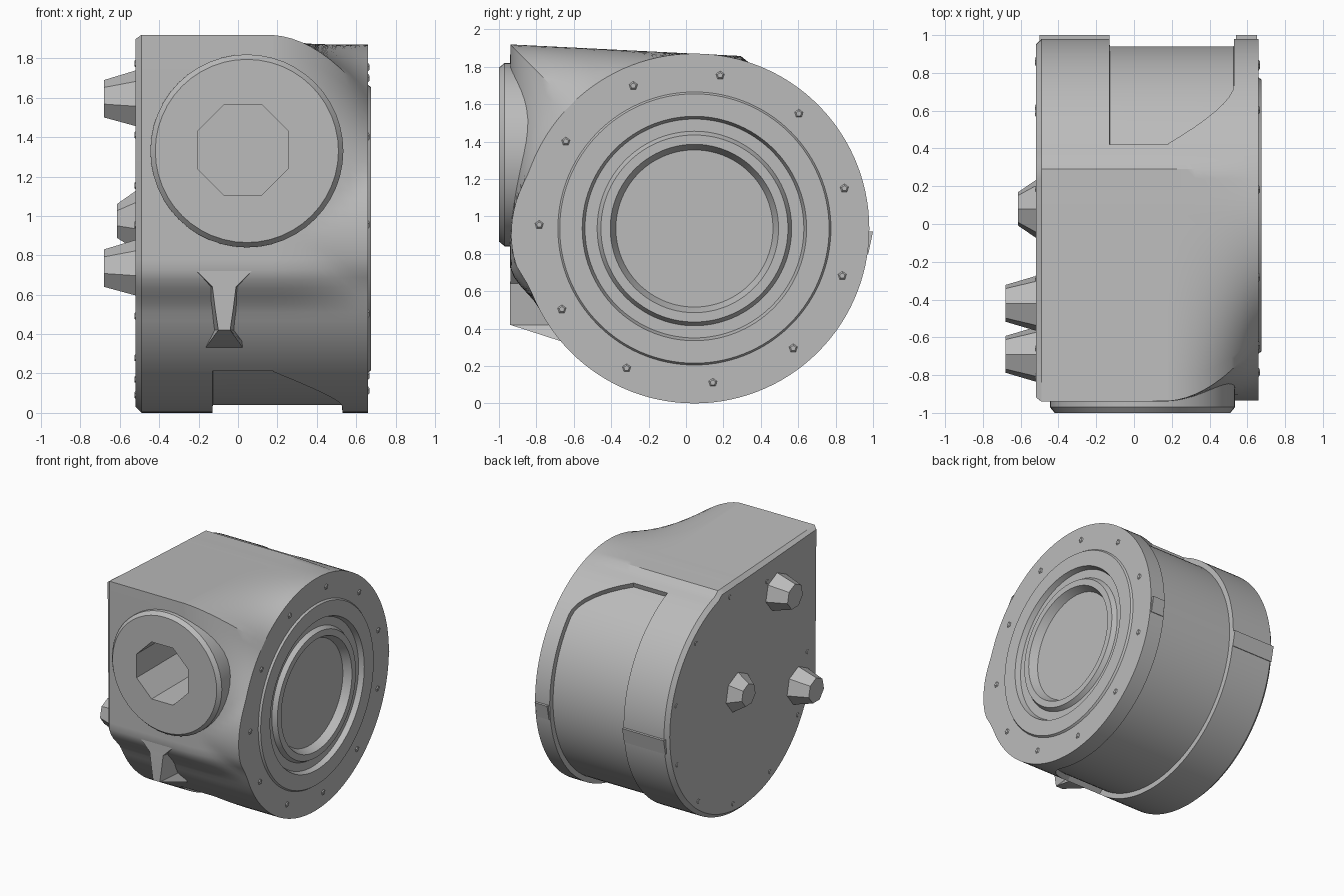
import bpy, bmesh, math
from mathutils import Vector, Matrix

cube = bpy.data.objects.get("Cube")
if cube:
    bpy.data.objects.remove(cube, do_unlink=True)

grey = bpy.data.materials.new("cast_grey")
grey.use_nodes = True
GREY = (0.5, 0.5, 0.5, 1)
grey.diffuse_color = GREY
grey.node_tree.nodes["Principled BSDF"].inputs["Base Color"].default_value = GREY

CY, CZ, R = 0.045, 0.935, 0.935   # casing axis and radius
GROOVE = 0.04                     # depth of the belt around the back
START, END = 66, 231              # belt ends, degrees from +y towards the top
FX, FZ, FR = 0.045, 1.33, 0.49    # outlet flange centre and radius


def finish(bm, name, smooth=True):
    bmesh.ops.recalc_face_normals(bm, faces=bm.faces)
    mesh = bpy.data.meshes.new(name)
    bm.to_mesh(mesh)
    bm.free()
    mesh.materials.append(grey)
    obj = bpy.data.objects.new(name, mesh)
    bpy.context.collection.objects.link(obj)
    if smooth:
        bpy.ops.object.select_all(action='DESELECT')
        obj.select_set(True)
        bpy.context.view_layer.objects.active = obj
        bpy.ops.object.shade_smooth_by_angle(angle=math.radians(32))


def loft(rings, cap_start=True):
    """Skin a list of closed rings, cap the ends and return the bmesh."""
    bm = bmesh.new()
    rows = [[bm.verts.new(p) for p in ring] for ring in rings]
    n = len(rows[0])
    for a, b in zip(rows, rows[1:]):
        for i in range(n):
            j = (i + 1) % n
            bm.faces.new((a[i], a[j], b[j], b[i]))
    if cap_start:
        bm.faces.new(rows[0])
    bm.faces.new(rows[-1])
    return bm


def cone(name, base, axis, r1, r2, depth, sides):
    """Flat-sided stub rising from base along axis."""
    bm = bmesh.new()
    bmesh.ops.create_cone(bm, cap_ends=True, segments=sides, radius1=r1, radius2=r2, depth=depth)
    axis = Vector(axis)
    turn = axis.to_track_quat('Z', 'Y').to_matrix().to_4x4()
    bm.transform(Matrix.Translation(Vector(base) + axis * depth / 2) @ turn)
    finish(bm, name, False)


def ease(t):
    t = max(0, min(1, t))
    return t * t * (3 - 2 * t)


def box_radius(deg):
    """Distance from the axis to the square outlet corner outline."""
    c, s = math.cos(math.radians(deg)), math.sin(math.radians(deg))
    corner = 135
    if 75 <= deg <= corner:
        return max(R, 0.935 / (s + 0.05 * c))
    if corner < deg <= 192:
        return 0.985 / -c
    if 192 < deg < 207:
        return R + 0.072 * (1 - ease((deg - 192) / 15))
    return R


def radius(x, deg):
    t = max(0, (x - 0.15) / 0.51)
    front = 0.9 * (1 - ease(abs(deg - 182) / 22))
    return R + (box_radius(deg) - R) * max(1 - t * t, front)


def point(x, r, deg):
    a = math.radians(deg)
    return (x, CY + r * math.cos(a), CZ + r * math.sin(a))


# Casing: drop-shaped at the drive side, round at the inlet side
angles = sorted(list(range(0, 360, 3)) + [START + 0.3, END - 0.3])


def belt_edge(deg):
    """Right-hand limit of the belt, rounded off towards its ends."""
    d = deg if deg <= START else deg - 360
    if START < deg < END:
        return 0.18
    return 0.18 + 0.35 * math.sqrt(ease(min(START - d, d - END + 360) / 24))


def belted(x, deg):
    return radius(x, deg) - (GROOVE if deg <= START or deg >= END else 0)


rings = [[point(-0.52, radius(-0.52, d) - 0.03, d) for d in angles]]
for x in (-0.49, -0.32, -0.13):
    rings.append([point(x, radius(x, d), d) for d in angles])
rings.append([point(-0.128, belted(-0.128, d), d) for d in angles])
rings.append([point(belt_edge(d) - 0.002, belted(belt_edge(d), d), d) for d in angles])
for k in range(11):
    ring = []
    for d in angles:
        x = belt_edge(d) + (0.66 - belt_edge(d)) * k / 10
        ring.append(point(x, radius(x, d), d))
    rings.append(ring)
# Stepped rings and sunken disc on the inlet face
for x, r in ((0.66, 0.73), (0.675, 0.72), (0.675, 0.6), (0.635, 0.585), (0.635, 0.52),
             (0.67, 0.5), (0.67, 0.45), (0.61, 0.42)):
    rings.append([point(x, r, d) for d in angles])
casing = loft(rings)

# Open the casing behind the outlet flange
opening = [f for f in casing.faces
           if all(v.co.y < -0.7 and math.hypot(v.co.x - FX, v.co.z - FZ) < FR - 0.03 for v in f.verts)]
bmesh.ops.delete(casing, geom=opening, context='FACES')
finish(casing, "casing")

# Outlet flange with a bevelled rim and an eight-sided blind bore
SIDES = 48
flange_rings = []
for y, r in ((-0.7, FR), (-0.97, FR), (-1.0, FR - 0.025)):
    flange_rings.append([(FX + r * math.cos(k * math.tau / SIDES), y, FZ + r * math.sin(k * math.tau / SIDES))
                         for k in range(SIDES)])
for y in (-1.0, -0.3):
    ring = []
    for k in range(SIDES):
        a = k * math.tau / SIDES
        r = 0.23 / math.cos((a + math.pi / 8) % (math.pi / 4) - math.pi / 8)
        ring.append((0.025 + r * math.cos(a), y, 1.335 + r * math.sin(a)))
    flange_rings.append(ring)
finish(loft(flange_rings, cap_start=False), "outlet_flange")

# Rib below the outlet, flaring into the casing at top and bottom
rib_rings = []
for z, front, back, half in ((0.8, -0.938, -0.7, 0.22), (0.71, -0.938, -0.7, 0.13), (0.64, -0.94, -0.65, 0.06),
                             (0.52, -0.94, -0.55, 0.045), (0.42, -0.94, -0.5, 0.03), (0.31, -0.6, -0.45, 0.11)):
    foot = half + 0.04
    rib_rings.append([(-0.07 - half, front, z), (-0.07 + half, front, z),
                      (-0.07 + foot, back, z), (-0.07 - foot, back, z)])
finish(loft(rib_rings), "outlet_rib")

# Lugs where the casing halves meet at the back
for name, x0, x1 in (("cover_lug", -0.5, -0.13), ("inlet_lug", 0.54, 0.65)):
    lug = [[(x, 0.93, 0.8), (x, 0.975, 0.8), (x, 1.0, 0.92), (x, 0.93, 0.92)] for x in (x0, x1)]
    finish(loft(lug), name, False)

# Bosses on the drive side
for name, y, z, r, tip, h in (("upper_boss", -0.42, 1.59, 0.15, 0.1, 0.165),
                              ("front_boss", -0.69, 0.73, 0.15, 0.1, 0.165),
                              ("shaft_boss", 0.08, 0.97, 0.16, 0.09, 0.1)):
    cone(name, (-0.515, y, z), (-1, 0, 0), r, tip, h, 7)

# Small bolts around both faces and the flange
for i in range(11):
    deg = i * 360 / 11 + 15
    cone("inlet_bolt", point(0.655, 0.83, deg), (1, 0, 0), 0.03, 0.015, 0.012, 5)
    cone("cover_bolt", point(-0.515, 0.85, deg), (-1, 0, 0), 0.022, 0.015, 0.01, 6)
for i in range(6):
    a = math.radians(i * 60 + 35)
    cone("flange_bolt", (FX + 0.37 * math.cos(a), -0.994, FZ + 0.37 * math.sin(a)), (0, -1, 0),
         0.035, 0.02, 0.006, 5)
